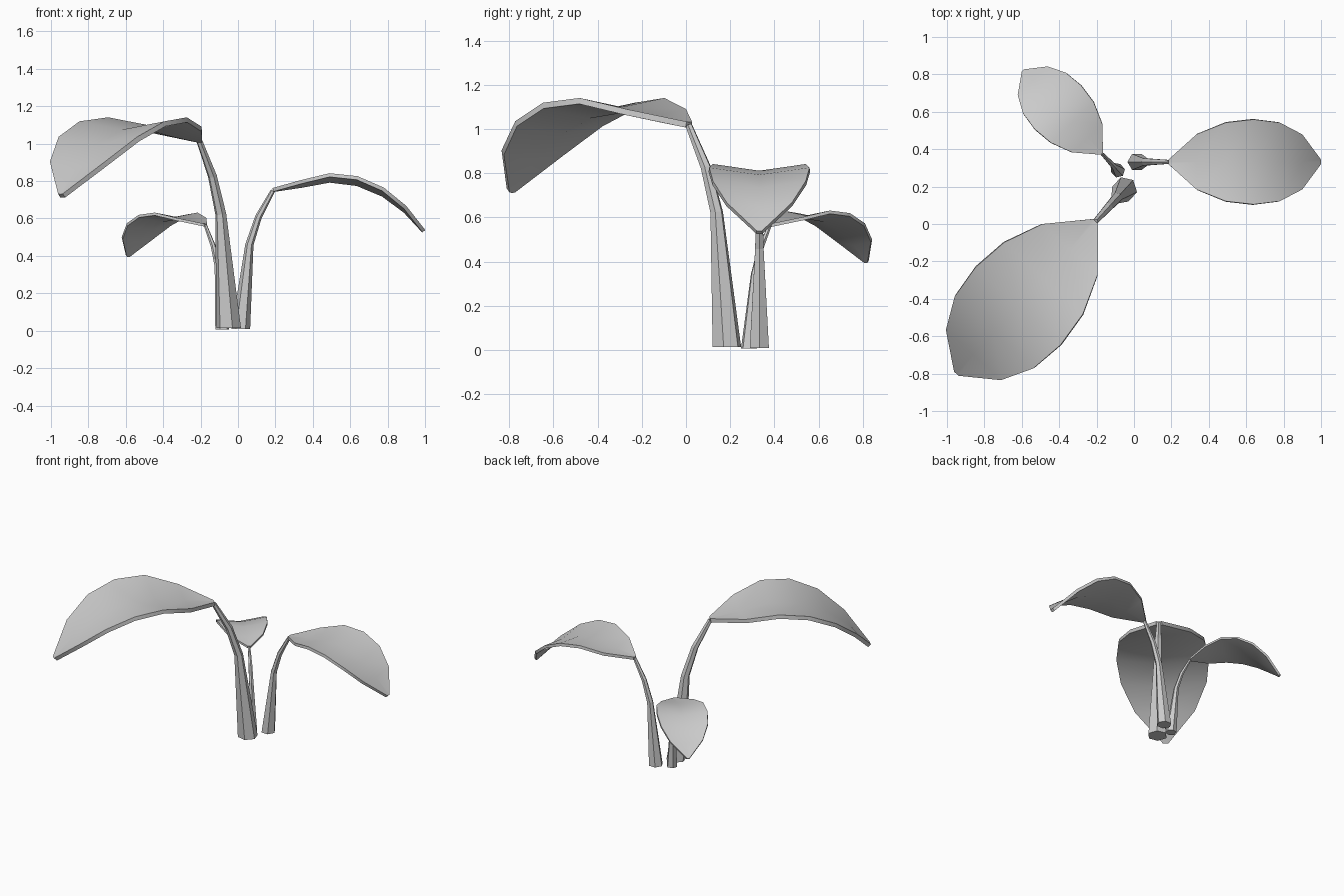
import bpy
from math import cos, sin, radians, pi, atan2

if "Cube" in bpy.data.objects:
    bpy.data.objects.remove(bpy.data.objects["Cube"])

# unit profiles: (distance out, height, radius) for the stem,
# (distance out, edge height, half width) for the leaf blade
STEM = [(0, 0.01, 0.05), (0.046, 0.46, 0.022), (0.095, 0.61, 0.018), (0.172, 0.75, 0.012)]
BLADE = [(0.170, 0.763, 0.013), (0.32, 0.805, 0.148), (0.475, 0.842, 0.21),
         (0.625, 0.826, 0.227), (0.765, 0.765, 0.21), (0.885, 0.667, 0.147),
         (0.985, 0.54, 0.012)]


def make_mesh(name, verts, faces):
    me = bpy.data.meshes.new(name)
    me.from_pydata(verts, [], faces)
    me.update()
    return me


def stem_mesh(sides=6):
    verts, faces = [], []
    n = len(STEM)
    for i, (d, z, r) in enumerate(STEM):
        # tilt each ring with the path, keeping the foot level
        a, b = STEM[max(i - 1, 0)], STEM[min(i + 1, n - 1)]
        tilt = 0 if i == 0 else atan2(b[0] - a[0], b[1] - a[1])
        for k in range(sides):
            t = 2 * pi * k / sides
            u = r * cos(t)
            verts.append((d + u * cos(tilt), r * sin(t), z - u * sin(tilt)))
    for i in range(n - 1):
        for k in range(sides):
            p, q = i * sides + k, i * sides + (k + 1) % sides
            faces.append((p, q, q + sides, p + sides))
    faces.append(tuple(reversed(range(sides))))
    faces.append(tuple(range((n - 1) * sides, n * sides)))
    return make_mesh("stem", verts, faces)


def leaf_mesh():
    # cupped blade: the midrib sits a little below the edges
    verts, faces = [], []
    for d, z, w in BLADE:
        verts += [(d, -w, z), (d, 0, z - 0.145 * w), (d, w, z)]
    for i in range(len(BLADE) - 1):
        for k in range(2):
            p = i * 3 + k
            faces.append((p, p + 3, p + 4, p + 1))
    return make_mesh("leaf", verts, faces)


stem, leaf = stem_mesh(), leaf_mesh()

# three shoots: name, base x, base y, heading, scale
SHOOTS = [("large", -0.05, 0.185, -132.4, 1.355),
          ("medium", 0.015, 0.332, 0, 1.0),
          ("small", -0.085, 0.285, 133.5, 0.75)]

for name, x, y, heading, s in SHOOTS:
    for part, me in (("stem", stem), ("leaf", leaf)):
        ob = bpy.data.objects.new(f"{name}_{part}", me.copy())
        bpy.context.collection.objects.link(ob)
        ob.location = (x, y, 0)
        ob.rotation_euler.z = radians(heading)
        ob.scale = (s, s, s)
        if part == "leaf":
            mod = ob.modifiers.new("thickness", 'SOLIDIFY')
            mod.thickness = 0.02
            mod.offset = -1
            bpy.ops.object.select_all(action='DESELECT')
            ob.select_set(True)
            bpy.context.view_layer.objects.active = ob
            bpy.ops.object.modifier_apply(modifier=mod.name)
            bpy.ops.object.shade_smooth_by_angle(angle=radians(35))
